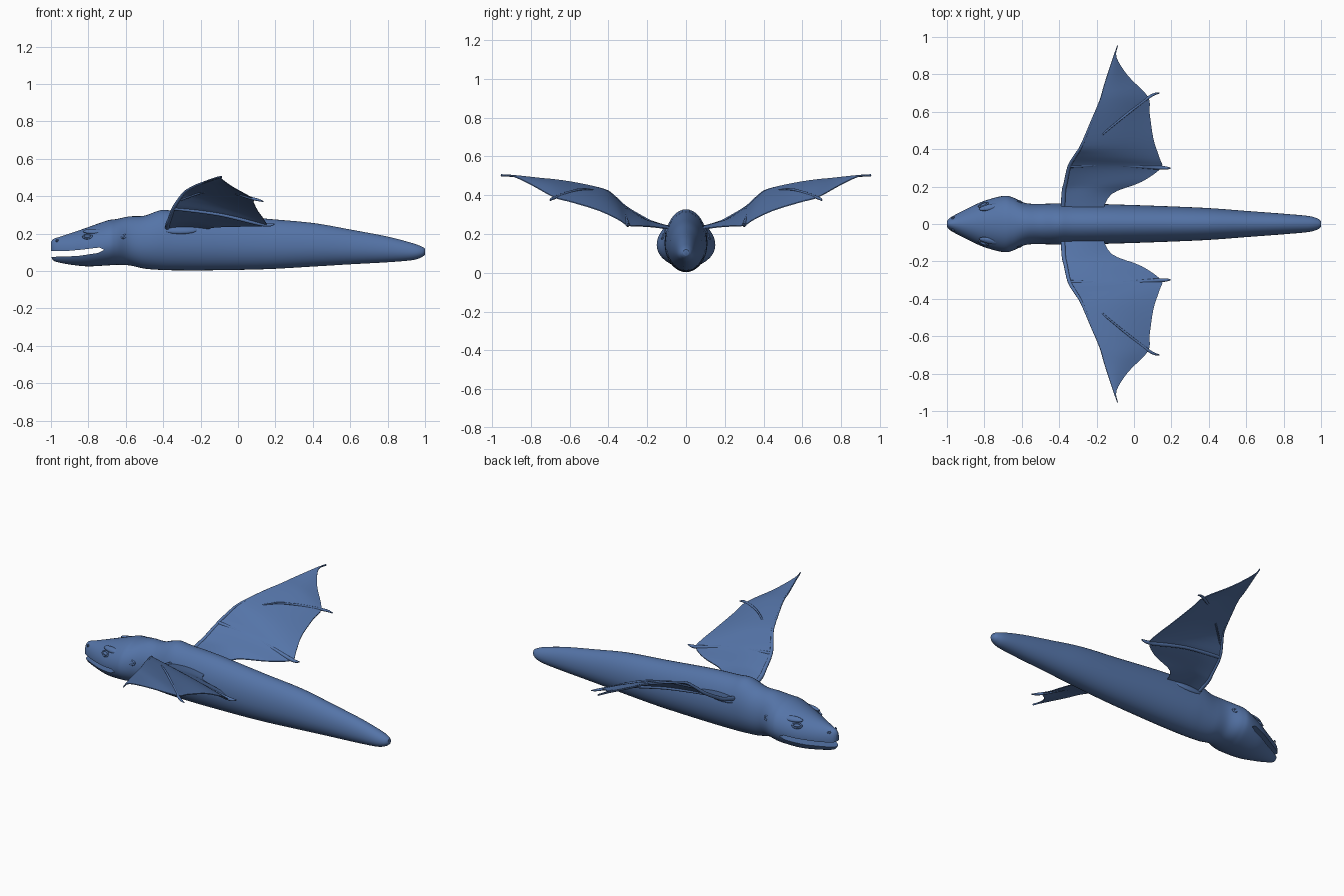
import bpy
import bmesh
import math
from mathutils import Vector

default = bpy.data.objects.get("Cube")
if default:
    bpy.data.objects.remove(default, do_unlink=True)

blue = bpy.data.materials.new("slate blue skin")
blue.use_nodes = True
skin = (0.09, 0.175, 0.39, 1)
blue.diffuse_color = skin
blue.node_tree.nodes["Principled BSDF"].inputs["Base Color"].default_value = skin


def smooth_path(points, steps):
    """Catmull-Rom interpolation through tuples of any length."""
    pts = [Vector(p) for p in points]
    out = []
    for i in range(len(pts) - 1):
        a, b = pts[max(i - 1, 0)], pts[i]
        c, d = pts[i + 1], pts[min(i + 2, len(pts) - 1)]
        for s in range(steps):
            t = s / steps
            out.append(0.5 * (2 * b + (c - a) * t + (2 * a - 5 * b + 4 * c - d) * t * t
                              + (3 * b - a - 3 * c + d) * t ** 3))
    return out + [pts[-1]]


def loft(name, rings, closed=False, mirrored=False):
    """Skin a list of equal rings; ends are capped unless closed."""
    bm = bmesh.new()
    rows = [[bm.verts.new(p) for p in ring] for ring in rings]
    n = len(rows[0])
    pairs = list(zip(rows, rows[1:]))
    if closed:
        pairs.append((rows[-1], rows[0]))
    for a, b in pairs:
        for i in range(n):
            j = (i + 1) % n
            bm.faces.new((a[i], a[j], b[j], b[i]))
    if not closed:
        bm.faces.new(rows[0])
        bm.faces.new(rows[-1])
    bmesh.ops.recalc_face_normals(bm, faces=bm.faces)
    mesh = bpy.data.meshes.new(name)
    bm.to_mesh(mesh)
    bm.free()
    mesh.materials.append(blue)
    obj = bpy.data.objects.new(name, mesh)
    bpy.context.collection.objects.link(obj)
    if mirrored:
        mod = obj.modifiers.new("mirror", "MIRROR")
        mod.use_axis = (False, True, False)
    return obj


def tube(name, points, radii, steps=5, sides=10):
    """Mirrored tapered tube along a smoothed path."""
    path = smooth_path([(*p, r) for p, r in zip(points, radii)], steps)
    rings = []
    for i, p in enumerate(path):
        along = (path[min(i + 1, len(path) - 1)] - path[max(i - 1, 0)]).to_3d()
        q = Vector(along[:3]).to_track_quat("Z", "Y")
        rings.append([Vector(p[:3]) + q @ Vector((math.cos(a), math.sin(a), 0)) * p[3]
                      for a in (math.tau * k / sides for k in range(sides))])
    return loft(name, rings, mirrored=True)


def blob(name, centre, normal, size):
    """Mirrored ellipsoid whose short axis follows a surface normal."""
    q = Vector(normal).to_track_quat("Z", "Y")
    rings = []
    for i in range(1, 12):
        lat = math.pi * i / 12
        rings.append([Vector(centre) + q @ Vector((size[0] * math.sin(lat) * math.cos(a),
                                                   size[1] * math.sin(lat) * math.sin(a),
                                                   size[2] * math.cos(lat)))
                      for a in (math.tau * k / 16 for k in range(16))])
    return loft(name, rings, mirrored=True)


def rim(name, centre, normal, width, height, r):
    """Mirrored oval ring lying on a surface."""
    q = Vector(normal).to_track_quat("Z", "Y")
    rings = []
    for k in range(24):
        a = math.tau * k / 24
        rings.append([Vector(centre) + q @ Vector(((width + r * math.cos(b)) * math.cos(a),
                                                   (height + r * math.cos(b)) * math.sin(a),
                                                   r * math.sin(b)))
                      for b in (math.tau * m / 8 for m in range(8))])
    return loft(name, rings, closed=True, mirrored=True)


# Body and head: x, belly height, back height, half width
stations = [
    (-1, .08, .155, .015), (-.985, .055, .172, .032), (-.94, .042, .187, .058),
    (-.88, .032, .207, .088), (-.8, .025, .235, .124), (-.7, .03, .27, .15),
    (-.65, .033, .278, .143), (-.58, .03, .292, .112), (-.5, .013, .296, .108),
    (-.41, .006, .326, .11), (-.33, .004, .32, .11), (-.15, .004, .31, .106),
    (.15, .01, .28, .096), (.4, .024, .257, .085), (.6, .036, .222, .07),
    (.8, .047, .184, .055), (.93, .058, .15, .043), (.98, .073, .132, .03),
    (1, .088, .12, .015)]
rings = []
for x, low, high, half in smooth_path(stations, 6):
    mid = low + 0.46 * (high - low)
    ring = []
    for k in range(40):
        a = math.tau * k / 40
        s = math.sin(a)
        ring.append((x, half * math.cos(a), mid + s * (high - mid if s > 0 else mid - low)))
    rings.append(ring)
body = loft("body", rings)

# Open mouth cut between the jaws
mouth = [(-1.05, .108), (-.93, .106), (-.84, .114), (-.74, .126), (-.715, .113),
         (-.75, .096), (-.86, .08), (-1.05, .074)]
cutter = loft("mouth_cutter", [[(x, y, z) for x, z in mouth] for y in (-.3, .3)])
cut = body.modifiers.new("mouth", "BOOLEAN")
cut.operation = "DIFFERENCE"
cut.solver = "EXACT"
cut.object = cutter
bpy.context.view_layer.objects.active = body
body.select_set(True)
bpy.ops.object.modifier_apply(modifier=cut.name)
bpy.data.objects.remove(cutter, do_unlink=True)

# Face details
face = (-.3, .75, .55)
blob("eye", (-.805, .101, .185), face, (.02, .009, .01))
rim("eyelid", (-.805, .102, .185), face, .025, .013, .005)
rim("nostril", (-.968, .033, .163), (-.5, .7, .5), .007, .005, .003)
blob("brow", (-.77, .09, .212), (-.1, .5, .8), (.06, .018, .012))
rim("ear", (-.615, .119, .187), (.2, .9, .3), .013, .011, .005)
blob("shoulder", (-.31, .088, .222), (0, .7, .6), (.1, .03, .018))

# Wings: matching points on the leading and trailing edges
leading = [(-.38, .06, .222), (-.375, .17, .255), (-.365, .22, .28), (-.345, .31, .335),
           (-.31, .37, .39), (-.28, .42, .425), (-.225, .55, .457), (-.18, .66, .475),
           (-.155, .75, .484), (-.11, .89, .499), (-.088, .955, .503)]
trailing = [(-.17, .06, .222), (-.12, .16, .235), (.04, .225, .24), (.145, .3, .245),
            (.138, .35, .275), (.105, .45, .322), (.084, .59, .365), (.075, .68, .39),
            (-.03, .79, .45), (-.093, .89, .497), (-.085, .955, .503)]
rings = []
for front, back in zip(smooth_path(leading, 4), smooth_path(trailing, 4)):
    upper, lower = [], []
    for k in range(13):
        u = k / 12
        p = front.lerp(back, u)
        p.z += 0.012 * math.sin(math.pi * u) * min(1, (back - front).length * 4)
        thick = Vector((0, 0, 0.0025 + 0.003 * (1 - u)))
        upper.append(p + thick)
        lower.append(p - thick)
    rings.append(upper + lower[::-1])
loft("wing_membrane", rings, mirrored=True)

# Wing bones and claws
arm_radii = [.02 - .0018 * i for i in range(len(leading))]
tube("wing_arm", leading, [max(r * .65, .002) for r in arm_radii], 4)
tube("inner_finger", [(-.345, .31, .335), (-.1, .315, .302), (.13, .302, .25), (.195, .298, .25)],
     [.01, .009, .011, .004])
tube("outer_finger", [(-.32, .35, .375), (-.12, .52, .432), (.075, .675, .388), (.135, .7, .372)],
     [.005, .005, .008, .003])

# Smooth shading with sharp lips
for obj in bpy.context.collection.objects:
    if obj.type == "MESH" and obj.data.materials and obj.data.materials[0] == blue:
        bpy.ops.object.select_all(action="DESELECT")
        obj.select_set(True)
        bpy.context.view_layer.objects.active = obj
        bpy.ops.object.shade_smooth_by_angle(angle=math.radians(50))
